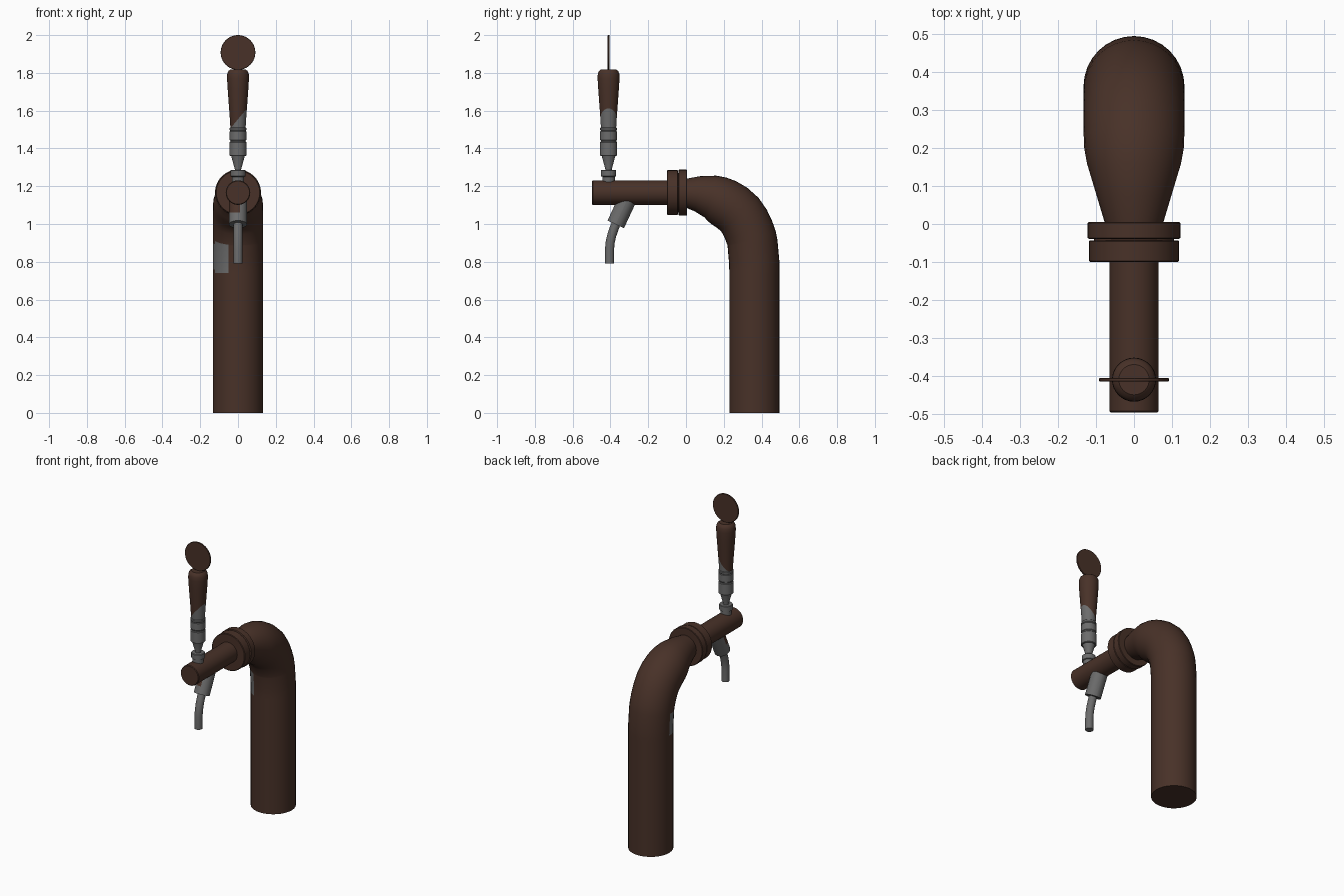
import bpy, bmesh, math
from mathutils import Vector

if "Cube" in bpy.data.objects:
    bpy.data.objects.remove(bpy.data.objects["Cube"])


def material(name, rgb):
    m = bpy.data.materials.new(name)
    m.use_nodes = True
    colour = (*rgb, 1)
    m.diffuse_color = colour
    bsdf = m.node_tree.nodes["Principled BSDF"]
    bsdf.inputs["Base Color"].default_value = colour
    bsdf.inputs["Roughness"].default_value = 0.6
    return m


BROWN = material("dark brown", (0.065, 0.031, 0.021))
GREY = material("steel grey", (0.15, 0.15, 0.15))


def tube(name, stations, mats, axis=None, sides=32, cuts=(), rule=None):
    """Skin round rings at (y, z, radius); rings follow the path unless an axis is given."""
    bm = bmesh.new()
    centres = [Vector((0, y, z)) for y, z, r in stations]
    last = len(stations) - 1
    rings = []
    for i, (y, z, r) in enumerate(stations):
        t = Vector(axis) if axis else centres[min(i + 1, last)] - centres[max(i - 1, 0)]
        u = Vector((1, 0, 0))
        v = t.normalized().cross(u)
        angles = [math.tau * k / sides for k in range(sides)]
        rings.append([bm.verts.new(centres[i] + r * (math.cos(a) * u + math.sin(a) * v))
                      for a in angles])
    for i in range(last):
        for k in range(sides):
            n = (k + 1) % sides
            f = bm.faces.new((rings[i][k], rings[i][n], rings[i + 1][n], rings[i + 1][k]))
            if rule and not cuts:
                f.material_index = rule(i, (k + 0.5) * 360 / sides)
    bm.faces.new(rings[0][::-1])
    bm.faces.new(rings[-1])
    # Cut lines where the colour changes
    for point, normal in cuts:
        bmesh.ops.bisect_plane(bm, geom=bm.verts[:] + bm.edges[:] + bm.faces[:],
                               plane_co=point, plane_no=normal)
    if cuts:
        for f in bm.faces:
            f.material_index = rule(f.calc_center_median())
    bmesh.ops.recalc_face_normals(bm, faces=bm.faces[:])
    mesh = bpy.data.meshes.new(name)
    bm.to_mesh(mesh)
    bm.free()
    for m in mats:
        mesh.materials.append(m)
    ob = bpy.data.objects.new(name, mesh)
    bpy.context.collection.objects.link(ob)
    bpy.ops.object.select_all(action='DESELECT')
    ob.select_set(True)
    bpy.context.view_layer.objects.active = ob
    bpy.ops.object.shade_smooth_by_angle(angle=math.radians(35))
    return ob


UP, BACK = (0, 0, 1), (0, 1, 0)
ARM_Z, HANDLE_Y = 1.166, -0.41


def upright(name, profile, mats, **kw):
    return tube(name, [(HANDLE_Y, z, r) for z, r in profile], mats, axis=UP, **kw)


def level(name, profile, mats):
    return tube(name, [(y, ARM_Z, r) for y, r in profile], mats, axis=BACK)


# Bent column, with a grey plate on its front
def plate_rule(ring, angle):
    if not 180 < angle < 247.5:
        return 0
    first, final = (2, 3) if angle < 202 else (1, 4)
    return int(first <= ring <= final)


R = 0.133
tube("column",
     [(0.362, 0, R), (0.362, 0.74, R), (0.362, 0.76, R), (0.361, 0.80, R),
      (0.352, 0.90, R), (0.347, 0.925, R), (0.333, 0.965, R), (0.312, 1.01, R),
      (0.285, 1.05, R), (0.245, 1.085, R), (0.20, 1.113, 0.131), (0.165, 1.131, 0.125),
      (0.13, 1.145, 0.115), (0.06, 1.16, 0.094), (-0.01, ARM_Z, 0.073)],
     [BROWN, GREY], rule=plate_rule)

# Two-part flange and the arm
level("rear_flange", [(-0.039, 0.118), (-0.037, 0.122), (0.002, 0.122), (0.005, 0.119)], [BROWN])
level("front_flange", [(-0.10, 0.115), (-0.097, 0.119), (-0.046, 0.119), (-0.043, 0.116)], [BROWN])
level("flange_core", [(-0.05, 0.105), (-0.03, 0.105)], [BROWN])
level("arm", [(-0.497, 0.061), (-0.493, 0.065), (-0.09, 0.065)], [BROWN])

# Slanted spout socket with a brown front corner
low, high = Vector((0, -0.372, 0.998)), Vector((0, -0.302, 1.148))
tube("spout_socket", [(low.y, low.z, 0.048), (high.y, high.z, 0.048)], [GREY, BROWN],
     axis=high - low,
     cuts=[((0, 0, 1.06), UP), ((0.01, 0, 0), (1, 0, 0)), (low, (0, 0.9, -0.42))],
     rule=lambda c: int(c.z > 1.06 and c.x < 0.01
                        and (c - low).dot(Vector((0, 0.9, -0.42))) < 0))

# Curved nozzle
tube("nozzle", [(-0.365, 1.015, 0.024), (-0.381, 0.975, 0.024), (-0.393, 0.94, 0.024),
                (-0.401, 0.905, 0.024), (-0.405, 0.865, 0.024), (-0.405, 0.79, 0.024)],
     [GREY], sides=24)

# Steel fittings under the handle
upright("collar", [(1.21, 0.033), (1.25, 0.033), (1.253, 0.04), (1.284, 0.04), (1.287, 0.037)],
        [GREY])
upright("stem", [(1.28, 0.017), (1.29, 0.017), (1.36, 0.036)], [GREY])
upright("ferrule",
        [(1.36, 0.042), (1.363, 0.045), (1.432, 0.045), (1.436, 0.041), (1.442, 0.041),
         (1.446, 0.044), (1.49, 0.044), (1.494, 0.041), (1.498, 0.044), (1.508, 0.044),
         (1.512, 0.041)], [GREY])

# Flared handle, grey below a sloping line
upright("handle",
        [(1.505, 0.040), (1.57, 0.044), (1.65, 0.050), (1.72, 0.055), (1.77, 0.058),
         (1.795, 0.057), (1.81, 0.051), (1.818, 0.040)], [BROWN, GREY],
        cuts=[((0, 0, 1.555), (-1.2, 0, 1))],
        rule=lambda c: int(c.z < 1.555 + 1.2 * c.x))

# Round badge on top
tube("badge", [(HANDLE_Y - 0.005, 1.908, 0.090), (HANDLE_Y - 0.003, 1.908, 0.092),
               (HANDLE_Y + 0.003, 1.908, 0.092), (HANDLE_Y + 0.005, 1.908, 0.090)],
     [BROWN], axis=BACK, sides=40)
